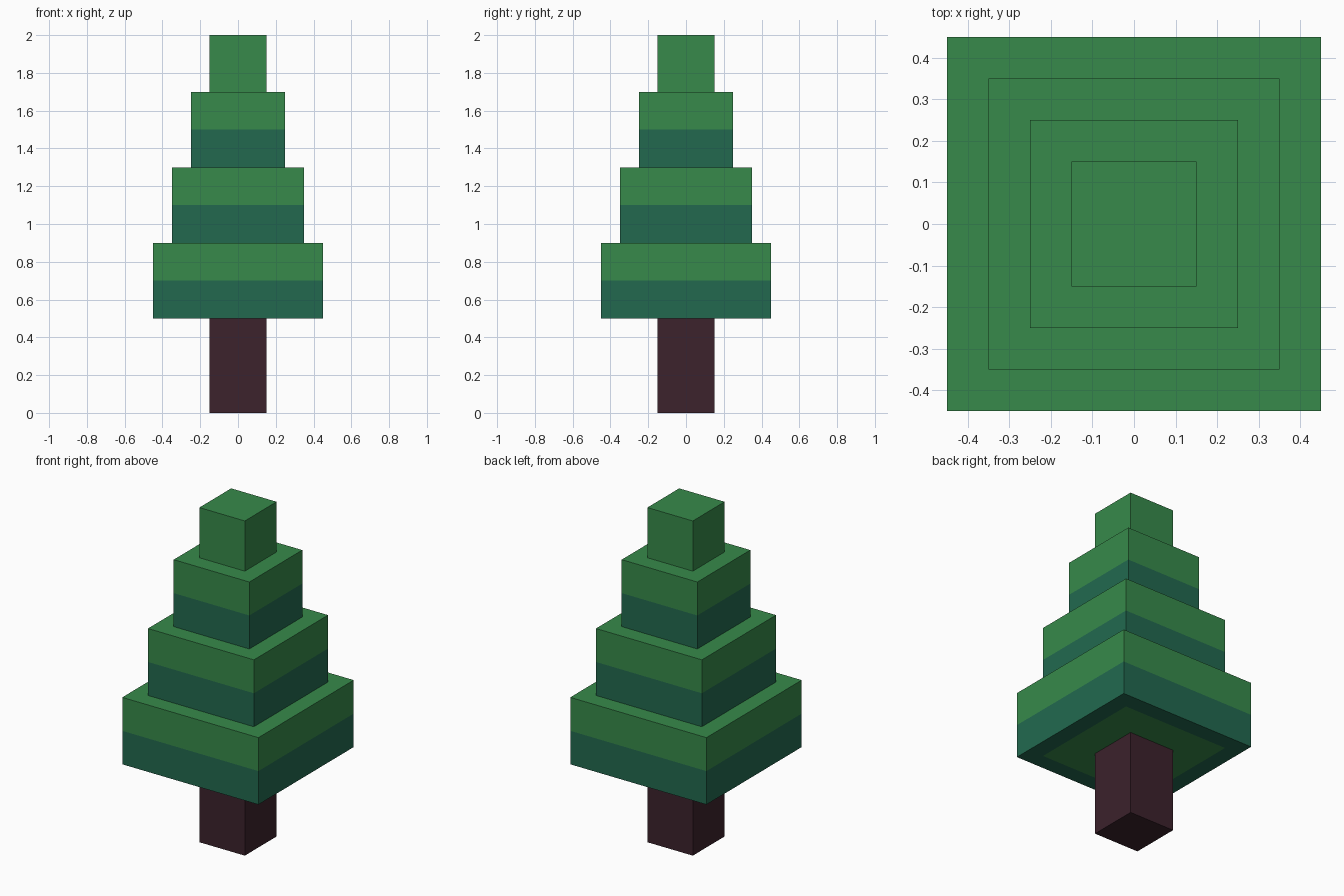
import bpy
import bmesh
from mathutils import Matrix

if "Cube" in bpy.data.objects:
    bpy.data.objects.remove(bpy.data.objects["Cube"])


def material(name, rgb):
    m = bpy.data.materials.new(name)
    m.diffuse_color = (*rgb, 1.0)
    m.use_nodes = True
    m.node_tree.nodes["Principled BSDF"].inputs["Base Color"].default_value = m.diffuse_color
    return m


LEAF = material("leaf_green", (0.038, 0.254, 0.069))
DARK = material("dark_teal_green", (0.016, 0.141, 0.078))
BARK = material("dark_bark", (0.045, 0.016, 0.025))


def box_mesh(half, z0, z1):
    bm = bmesh.new()
    size = Matrix.Diagonal((2 * half, 2 * half, z1 - z0, 1))
    bmesh.ops.create_cube(bm, size=1, matrix=Matrix.Translation((0, 0, (z0 + z1) / 2)) @ size)
    return bm


def finish(bm, name, mats):
    me = bpy.data.meshes.new(name)
    bm.to_mesh(me)
    bm.free()
    for m in mats:
        me.materials.append(m)
    ob = bpy.data.objects.new(name, me)
    bpy.context.collection.objects.link(ob)
    return ob


def tier(name, half, z0, z1):
    """Foliage block: dark lower half, and a dark border around its underside."""
    bm = box_mesh(half, z0, z1)
    mid = (z0 + z1) / 2
    bmesh.ops.bisect_plane(bm, geom=bm.verts[:] + bm.edges[:] + bm.faces[:],
                           plane_co=(0, 0, mid), plane_no=(0, 0, 1))
    bm.normal_update()
    bottom = min(bm.faces, key=lambda f: f.calc_center_median().z)
    bmesh.ops.inset_region(bm, faces=[bottom], thickness=0.1, use_even_offset=True)
    for f in bm.faces:
        f.material_index = 1 if f.calc_center_median().z < mid else 0
    bottom.material_index = 0
    return finish(bm, name, [LEAF, DARK])


# Trunk
finish(box_mesh(0.15, 0.0, 0.5), "trunk", [BARK])

# Three stacked foliage tiers
for i, name in enumerate(("lower_tier", "middle_tier", "upper_tier")):
    tier(name, 0.45 - 0.1 * i, 0.5 + 0.4 * i, 0.9 + 0.4 * i)

# Plain green tip
finish(box_mesh(0.15, 1.7, 2.0), "tree_tip", [LEAF])
